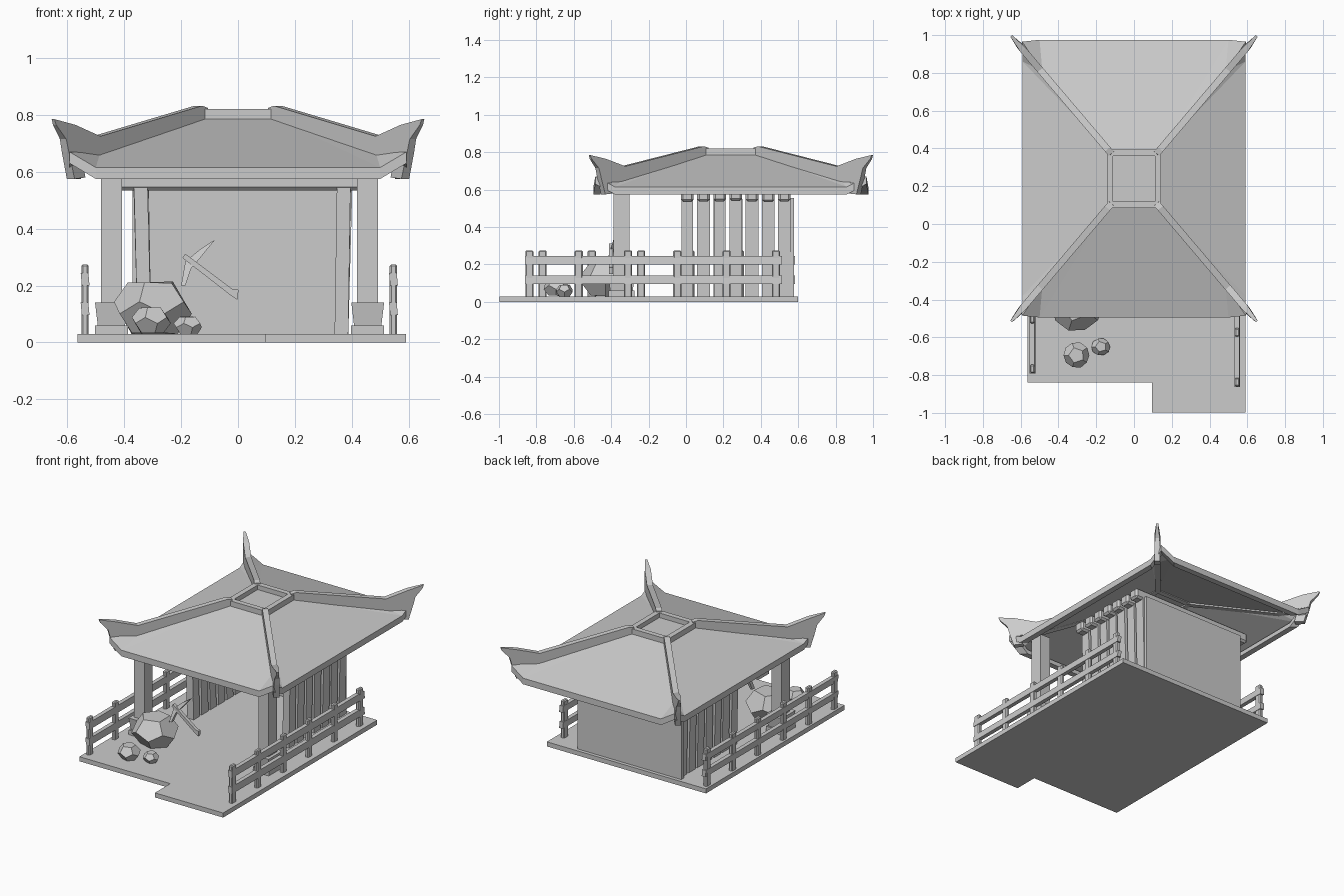
import bpy, bmesh, math, random
from mathutils import Vector

random.seed(4)
if "Cube" in bpy.data.objects:
    bpy.data.objects.remove(bpy.data.objects["Cube"])

GREY = (0.6, 0.6, 0.6, 1)
mat = bpy.data.materials.new("stone grey")
mat.use_nodes = True
mat.diffuse_color = GREY
mat.node_tree.nodes["Principled BSDF"].inputs["Base Color"].default_value = GREY


def finish(name, bm):
    bmesh.ops.recalc_face_normals(bm, faces=bm.faces)
    me = bpy.data.meshes.new(name)
    bm.to_mesh(me)
    bm.free()
    me.materials.append(mat)
    ob = bpy.data.objects.new(name, me)
    bpy.context.collection.objects.link(ob)
    return ob


def box(name, lo, hi, top=1.0, tilt=0.0, bevel=0.0):
    """Box between two corners; top scales the upper face, tilt leans it along x."""
    lo, hi = Vector(lo), Vector(hi)
    mid, size = (lo + hi) / 2, hi - lo
    bm = bmesh.new()
    bmesh.ops.create_cube(bm, size=1)
    for v in bm.verts:
        k = top if v.co.z > 0 else 1
        lean = tilt if v.co.z > 0 else 0
        v.co = mid + Vector((v.co.x * size.x * k + lean, v.co.y * size.y * k, v.co.z * size.z))
    if bevel:
        bmesh.ops.bevel(bm, geom=bm.edges[:], offset=bevel, segments=1, affect='EDGES')
    return finish(name, bm)


def prism(name, points, thickness, place):
    """Extrude a 2D outline by a thickness; place maps (u, v, w) into space."""
    bm = bmesh.new()
    face = bm.faces.new([bm.verts.new((u, v, -thickness / 2)) for u, v in points])
    new = bmesh.ops.extrude_face_region(bm, geom=[face], use_keep_orig=True)["geom"]
    bmesh.ops.translate(bm, vec=(0, 0, thickness),
                        verts=[g for g in new if isinstance(g, bmesh.types.BMVert)])
    for v in bm.verts:
        v.co = place(*v.co)
    return finish(name, bm)


# Floor slab with a projecting entrance on one side
prism("floor_slab", [(-0.565, -0.838), (0.095, -0.838), (0.095, -0.997), (0.59, -0.997),
                     (0.59, 0.6), (-0.565, 0.6)], 0.03,
      lambda u, v, w: Vector((u, v, w + 0.015)))

# Hipped roof: thin shell with upturned corners
CY = 0.24
bm = bmesh.new()


def ring(points):
    return [bm.verts.new((x, CY + y, z)) for x, y, z in points]


signs = [(-1, -1), (1, -1), (1, 1), (-1, 1)]
top = ring([(sx * 0.13, sy * 0.14, 0.79) for sx, sy in signs])
hip = ring([(sx * 0.485, sy * 0.57, 0.665) for sx, sy in signs])
tip = ring([(sx * 0.592, sy * 0.725, 0.67) for sx, sy in signs])
along_x = ring([(sx * 0.5, sy * 0.735, 0.615) for sx, sy in signs])
along_y = ring([(sx * 0.59, sy * 0.62, 0.615) for sx, sy in signs])
eave_loop = []
bm.faces.new(top)
for i in range(4):
    j = (i + 1) % 4
    eave = along_x if i % 2 == 0 else along_y
    bm.faces.new((top[i], top[j], eave[j], eave[i]))
    for e in (along_x, along_y):
        bm.faces.new((top[i], hip[i], e[i]))
        bm.faces.new((hip[i], tip[i], e[i]))
    corner = [along_y[i], tip[i], along_x[i]]
    eave_loop += [v.co.copy() for v in (corner if i % 2 == 0 else corner[::-1])]
bmesh.ops.recalc_face_normals(bm, faces=bm.faces)
under = bmesh.ops.extrude_face_region(bm, geom=bm.faces[:], use_keep_orig=True)["geom"]
bmesh.ops.translate(bm, vec=(0, 0, -0.01),
                    verts=[g for g in under if isinstance(g, bmesh.types.BMVert)])
finish("roof_shell", bm)

# Rim board below the eaves
bm = bmesh.new()
sections = []
for p in eave_loop:
    inner = Vector((p.x * 0.935, CY + (p.y - CY) * 0.948, p.z))
    sections.append([bm.verts.new(q + Vector((0, 0, dz))) for q, dz in
                     ((p, 0), (p, -0.04), (inner, -0.04), (inner, -0.012))])
for a, b in zip(sections, sections[1:] + sections[:1]):
    for k in range(4):
        m = (k + 1) % 4
        bm.faces.new((a[k], b[k], b[m], a[m]))
finish("eave_rim", bm)

# Square curb around the roof top
for s in (-1, 1):
    box("top_curb_long", (-0.14, CY + s * 0.138 - 0.017, 0.77), (0.14, CY + s * 0.138 + 0.017, 0.82))
    box("top_curb_side", (s * 0.127 - 0.017, CY - 0.14, 0.77), (s * 0.127 + 0.017, CY + 0.14, 0.82))

# Hip ribs with curled, tapering ends and a hanging hook
rib = [(0.115, 0.77), (0.12, 0.825), (0.14, 0.832), (0.497, 0.725), (0.585, 0.765), (0.65, 0.785),
       (0.645, 0.765), (0.615, 0.715), (0.607, 0.67), (0.588, 0.575), (0.55, 0.58), (0.56, 0.64),
       (0.485, 0.645)]
slope = 0.6 / 0.51
side = Vector((-slope, 1, 0)).normalized()
for sx, sy in signs:
    def on_hip(u, v, w, sx=sx, sy=sy):
        taper = 1 - max(0, u - 0.6) * 13
        p = Vector((u, 0.15 + (u - 0.135) * slope, v)) + side * w * taper
        return Vector((sx * p.x, CY + sy * p.y, p.z))
    prism("hip_rib", rib, 0.036, on_hip)

# Front pillars on stepped footings
for x in (-0.445, 0.456):
    y = -0.345
    box("front_pillar", (x - 0.037, y - 0.043, 0.03), (x + 0.037, y + 0.043, 0.635))
    box("footing_plinth", (x - 0.058, y - 0.07, 0.03), (x + 0.058, y + 0.07, 0.06))
    box("footing_block", (x - 0.048, y - 0.06, 0.06), (x + 0.048, y + 0.06, 0.14), top=1.2)

# Back wall, side slats and ceiling rafters
box("back_wall", (-0.37, 0.55, 0.0), (0.385, 0.577, 0.555))
for i in range(7):
    y = 0.007 + 0.0865 * i
    lift = random.uniform(-0.004, 0.004)
    box("rafter", (-0.44, y - 0.034, 0.537 + lift), (0.45, y + 0.034, 0.605 + lift), bevel=0.012)
    for x, lean in ((-0.328, -0.013), (0.363, 0.012)):
        half = random.uniform(0.031, 0.035)
        box("wall_slat", (x - 0.024, y - half, 0.0), (x + 0.024, y + half, 0.55),
            tilt=lean + random.uniform(-0.004, 0.004))

# Side fences
for x, start in ((-0.538, -0.767), (0.546, -0.837)):
    for i in range(6):
        y = start + 0.2635 * i
        box("fence_post", (x - 0.013, y - 0.022, 0.0), (x + 0.013, y + 0.022, 0.275), bevel=0.006)
    for z in (0.118, 0.223):
        box("fence_rail", (x - 0.011, start - 0.025, z - 0.022), (x + 0.016, start + 1.35, z + 0.022),
            tilt=-0.004)


# Faceted boulders: hull of jittered points on a sphere
def boulder(name, center, size):
    bm = bmesh.new()
    bmesh.ops.create_icosphere(bm, subdivisions=1, radius=1)
    pts = [f.calc_center_median().normalized() for f in bm.faces]
    bm.clear()
    for p in pts:
        bm.verts.new(p * random.uniform(0.97, 1.06))
    bmesh.ops.convex_hull(bm, input=bm.verts[:])
    bmesh.ops.dissolve_limit(bm, angle_limit=math.radians(14), verts=bm.verts[:], edges=bm.edges[:])
    for v in bm.verts:
        v.co = Vector(center) + Vector([a * b for a, b in zip(v.co, size)])
    finish(name, bm)


boulder("large_boulder", (-0.302, -0.43, 0.122), (0.14, 0.138, 0.11))
boulder("small_boulder", (-0.305, -0.695, 0.078), (0.07, 0.068, 0.056))
boulder("tiny_boulder", (-0.175, -0.65, 0.06), (0.05, 0.046, 0.038))

# Pickaxe stuck in the large boulder
PY = -0.4
prism("pickaxe_head", [(-0.08, 0.362), (-0.13, 0.33), (-0.185, 0.285), (-0.2, 0.2), (-0.185, 0.2),
                       (-0.165, 0.26), (-0.135, 0.295)], 0.026,
      lambda u, v, w: Vector((u, PY + w + (v - 0.25) * 0.3, v)))
prism("pickaxe_handle", [(-0.195, 0.297), (-0.185, 0.312), (-0.02, 0.188), (0.002, 0.185), (-0.002, 0.15),
                         (-0.025, 0.165)], 0.022,
      lambda u, v, w: Vector((u, PY + w, v)))
